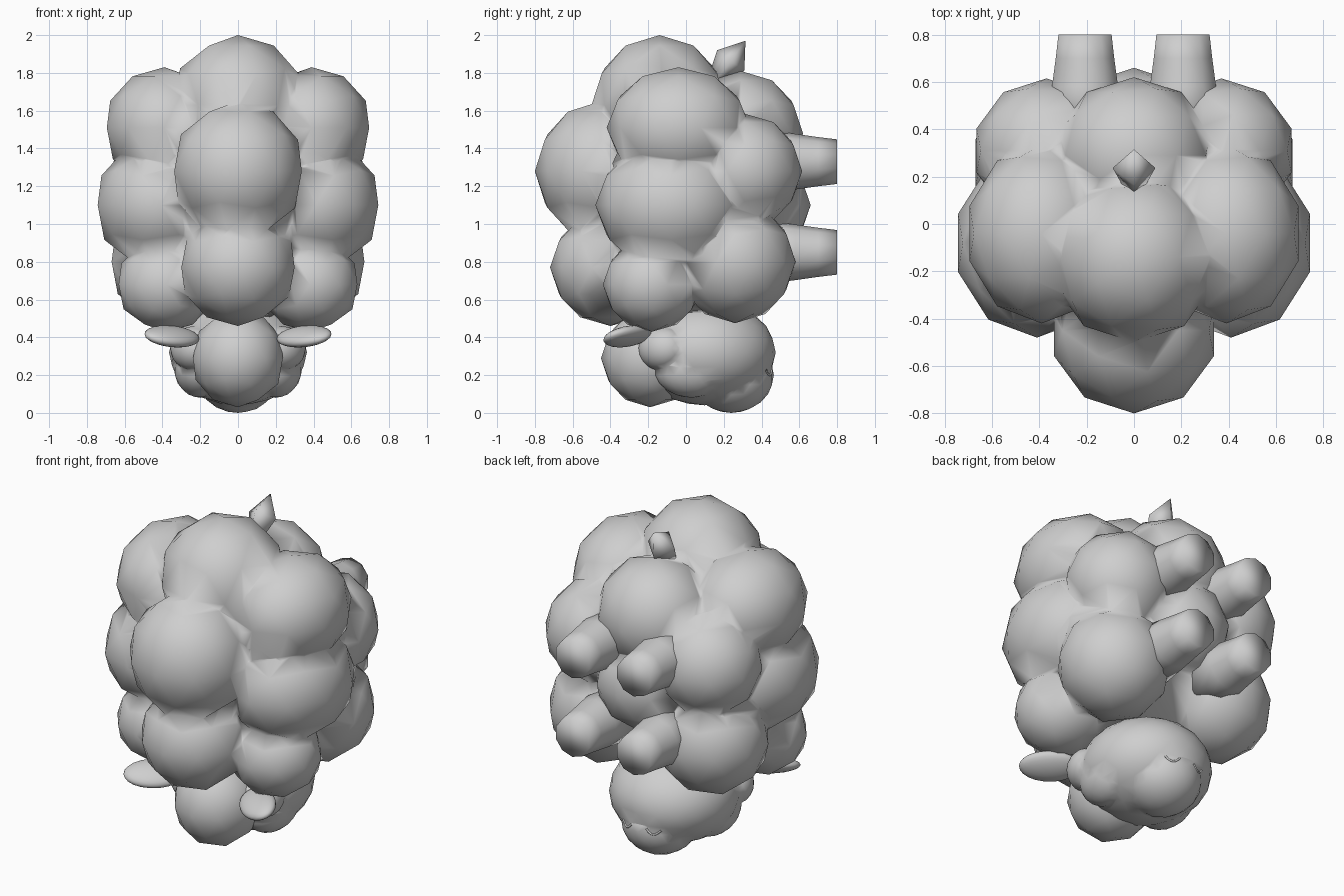
import bpy
import bmesh
import math
from mathutils import Matrix, Vector

cube = bpy.data.objects.get("Cube")
if cube:
    bpy.data.objects.remove(cube, do_unlink=True)

# Single plain colour
SHADE = (0.62, 0.62, 0.62, 1)
grey = bpy.data.materials.new("pale_grey")
grey.use_nodes = True
grey.diffuse_color = SHADE
grey.node_tree.nodes["Principled BSDF"].inputs["Base Color"].default_value = SHADE


def finish(name, bm):
    """Turn a bmesh into a smooth shaded object."""
    bmesh.ops.recalc_face_normals(bm, faces=bm.faces)
    for face in bm.faces:
        face.smooth = True
    mesh = bpy.data.meshes.new(name)
    bm.to_mesh(mesh)
    bm.free()
    mesh.materials.append(grey)
    obj = bpy.data.objects.new(name, mesh)
    bpy.context.collection.objects.link(obj)
    return obj


def blob(name, centre, radii, detail=2, turn=0, tilt=0, side=1):
    """Squashed ball; side=-1 makes the mirrored copy."""
    bm = bmesh.new()
    bmesh.ops.create_icosphere(bm, subdivisions=detail, radius=1)
    place = (Matrix.Scale(side, 4, (1, 0, 0)) @ Matrix.Translation(centre)
             @ Matrix.Rotation(math.radians(turn), 4, 'Z')
             @ Matrix.Rotation(math.radians(tilt), 4, 'X') @ Matrix.Diagonal((*radii, 1)))
    bm.transform(place)
    return finish(name, bm)


def stack(name, sides, rings, place):
    """Closed tube through (height, radius) rings along its own z axis."""
    bm = bmesh.new()
    for (low, r1), (high, r2) in zip(rings, rings[1:]):
        bmesh.ops.create_cone(bm, cap_ends=False, segments=sides, radius1=r1, radius2=r2,
                              depth=high - low,
                              matrix=Matrix.Translation((0, 0, (low + high) / 2)))
    bmesh.ops.remove_doubles(bm, verts=bm.verts, dist=0.001)
    bmesh.ops.holes_fill(bm, edges=bm.edges, sides=0)
    bm.transform(place)
    return finish(name, bm)


def weld(base, others):
    """Union the blobs into one skin so the shading flows across the valleys."""
    bpy.ops.object.select_all(action='DESELECT')
    bpy.context.view_layer.objects.active = base
    base.select_set(True)
    for other in others:
        mod = base.modifiers.new("union", 'BOOLEAN')
        mod.operation = 'UNION'
        mod.solver = 'EXACT'
        mod.object = other
        bpy.ops.object.modifier_apply(modifier=mod.name)
        bpy.data.objects.remove(other, do_unlink=True)
    bm = bmesh.new()
    bm.from_mesh(base.data)
    bmesh.ops.remove_doubles(bm, verts=bm.verts, dist=0.012)
    for face in bm.faces:
        face.smooth = True
        face.material_index = 0
    bm.to_mesh(base.data)
    bm.free()


# Woolly body: a core with round lumps of fleece
centre_lumps = [
    ((0, -0.14, 1.63), (0.36, 0.36, 0.37)),    # rump
    ((0, 0.29, 1.48), (0.34, 0.33, 0.33)),     # below the tail
    ((0, 0.34, 1.1), (0.31, 0.32, 0.31)),      # belly
    ((0, -0.45, 1.28), (0.355, 0.35, 0.37)),   # upper back
    ((0, -0.40, 0.77), (0.315, 0.32, 0.31)),   # shoulders
]
side_lumps = [
    ((0.39, -0.04, 1.51), (0.32, 0.38, 0.32)),
    ((0.41, -0.08, 1.1), (0.35, 0.4, 0.35)),
    ((0.38, -0.18, 0.68), (0.265, 0.26, 0.25)),
    ((0.36, 0.26, 0.8), (0.325, 0.32, 0.325)),
    ((0.37, 0.31, 1.28), (0.31, 0.305, 0.305)),
    ((0.37, -0.05, 1.32), (0.26, 0.34, 0.25)),  # fill along the flank
    ((0.37, 0.1, 1.02), (0.28, 0.36, 0.35)),
]
fleece = blob("fleece", (0, 0, 1.1), (0.57, 0.52, 0.66))
lumps = [blob("lump", c, r) for c, r in centre_lumps]
for s in (1, -1):
    lumps += [blob("lump", c, r, side=s) for c, r in side_lumps]
weld(fleece, lumps)

# Stubby legs, flared at the root
for side, word in ((1, "left"), (-1, "right")):
    for pair, z in (("rear", 1.33), ("front", 0.85)):
        stack(f"{pair}_{word}_leg", 10,
              ((0.4, 0.17), (0.58, 0.147), (0.7, 0.13), (0.8, 0.118)),
              Matrix.Translation((side * 0.207, 0, z)) @ Matrix.Rotation(-math.pi / 2, 4, 'X'))

# Head with snout, cheeks and ear roots
head = blob("head", (0, 0.1, 0.32), (0.365, 0.375, 0.28), 3)
bumps = [blob("snout", (0, 0.24, 0.2), (0.22, 0.225, 0.2), 3)]
for s in (1, -1):
    bumps.append(blob("ear_root", (0.23, -0.12, 0.34), (0.12, 0.14, 0.12), 3, -38, 0, s))
    bumps.append(blob("cheek", (0.2, 0.03, 0.24), (0.14, 0.2, 0.16), 3, 0, 0, s))
weld(head, bumps)
blob("head_wool", (0, -0.19, 0.29), (0.25, 0.26, 0.26))

bpy.context.view_layer.update()
for side, word in ((1, "left"), (-1, "right")):
    # Flat leaf shaped ears
    blob(word + "_ear", (0.35, -0.31, 0.405), (0.17, 0.1, 0.045), 3, -38, 25, side)

    # Slim smile line lying on the snout
    curve = bpy.data.curves.new(word + "_smile", 'CURVE')
    curve.dimensions = '3D'
    curve.bevel_depth = 0.006
    curve.bevel_resolution = 1
    line = curve.splines.new('POLY')
    line.points.add(6)
    for i, point in enumerate(line.points):
        t = i / 6
        start = Vector((side * (0.05 + 0.08 * t), 1, 0.23 - 0.03 * math.sin(math.pi * t)))
        point.co = (*head.ray_cast(start, Vector((0, -1, 0)))[1], 1)
    curve.materials.append(grey)
    bpy.context.collection.objects.link(bpy.data.objects.new(word + "_smile", curve))

# Pointed tail: a widening stem and a tip
aim = Vector((0, 0.09, 0.12)).to_track_quat('Z', 'Y').to_matrix().to_4x4()
stack("tail", 4, ((-0.1, 0.05), (0.02, 0.09), (0.15, 0)),
      Matrix.Translation((0, 0.225, 1.85)) @ aim)
